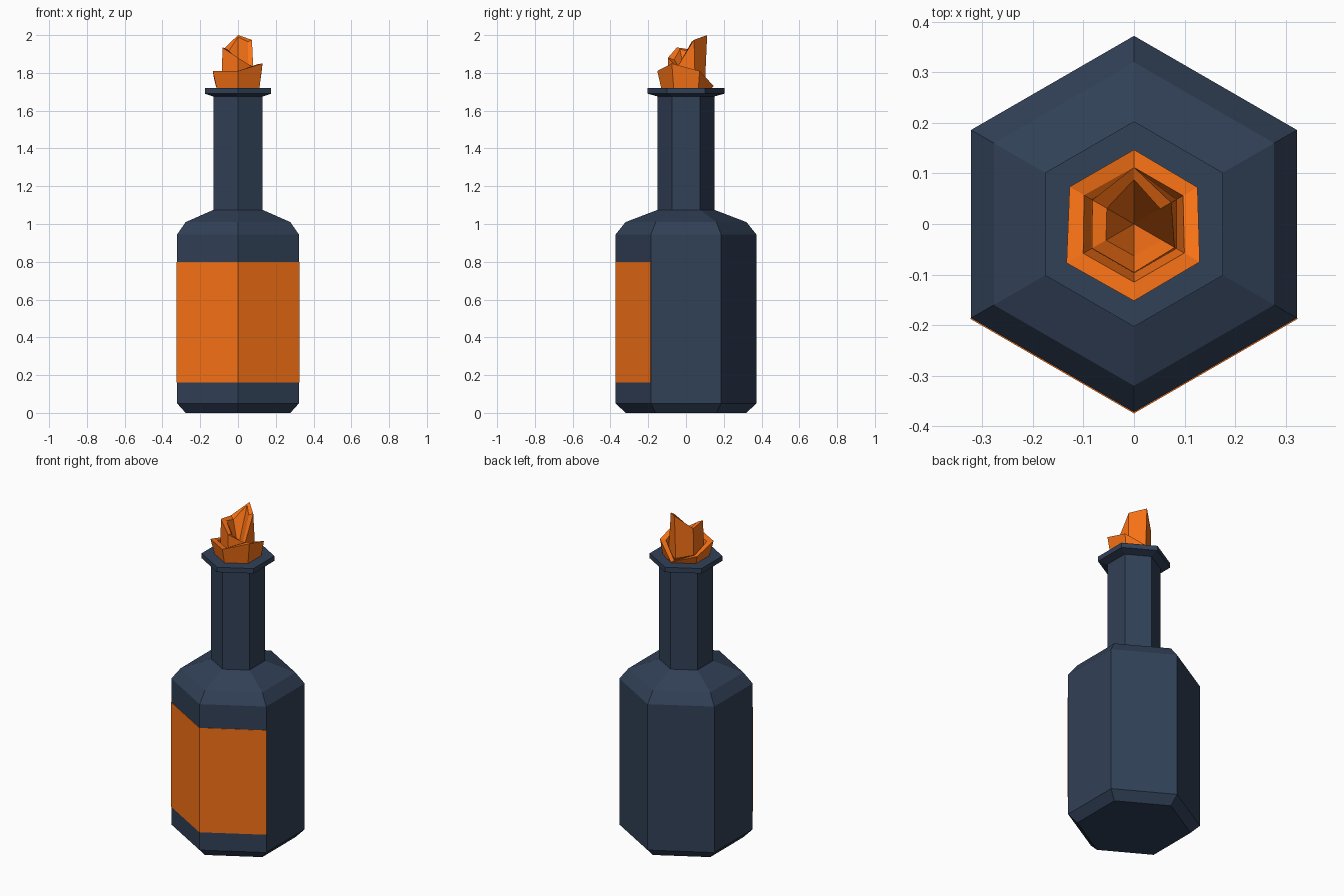
import bpy, bmesh, math

if "Cube" in bpy.data.objects:
    bpy.data.objects.remove(bpy.data.objects["Cube"])


def material(name, color):
    m = bpy.data.materials.new(name)
    m.diffuse_color = color
    m.use_nodes = True
    m.node_tree.nodes["Principled BSDF"].inputs["Base Color"].default_value = m.diffuse_color
    return m


def make_object(name, bm, mat):
    bmesh.ops.recalc_face_normals(bm, faces=bm.faces)
    me = bpy.data.meshes.new(name)
    bm.to_mesh(me)
    bm.free()
    me.materials.append(mat)
    ob = bpy.data.objects.new(name, me)
    bpy.context.collection.objects.link(ob)
    return ob


def hex_point(k, r, z):
    """Corner k of a hexagon; corner 0 faces the front, counter-clockwise."""
    a = math.radians(-90 + 60 * k)
    return (r * math.cos(a), r * math.sin(a), z)


def hex_ring(radii, heights):
    """Six corners; single numbers apply to every corner."""
    rs = radii if isinstance(radii, tuple) else (radii,) * 6
    zs = heights if isinstance(heights, tuple) else (heights,) * 6
    return [hex_point(k, rs[k], zs[k]) for k in range(6)]


def loft(name, rings, mat, tip=None):
    """Skin hexagonal rings, cap the first, close the last flat or to a tip."""
    bm = bmesh.new()
    loops = [[bm.verts.new(p) for p in ring] for ring in rings]
    bm.faces.new(loops[0])
    for a, b in zip(loops, loops[1:]):
        for k in range(6):
            j = (k + 1) % 6
            bm.faces.new((a[k], a[j], b[j], b[k]))
    if tip:
        t = bm.verts.new(tip)
        for k in range(6):
            bm.faces.new((loops[-1][k], loops[-1][(k + 1) % 6], t))
    else:
        bm.faces.new(loops[-1])
    return make_object(name, bm, mat)


navy = material("navy_glass", (0.031, 0.052, 0.095, 1))
orange = material("orange_cloth", (0.95, 0.17, 0.008, 1))

# Bottle: base bevel, body, shoulder, neck and flared lip
profile = [(0.32, 0), (0.372, 0.05), (0.372, 0.945), (0.32, 1.01),
           (0.15, 1.075), (0.15, 1.675), (0.203, 1.69), (0.203, 1.72)]
loft("bottle", [hex_ring(r, z) for r, z in profile], navy)

# Label: thin wrap over the two front faces
bm = bmesh.new()
shell = [[[bm.verts.new(hex_point(k, r, z)) for k in (-1, 0, 1)]
          for z in (0.16, 0.80)] for r in (0.370, 0.3745)]
(il, iu), (ol, ou) = shell
for k in range(2):
    bm.faces.new((ol[k], ol[k + 1], ou[k + 1], ou[k]))
    bm.faces.new((il[k + 1], il[k], iu[k], iu[k + 1]))
    bm.faces.new((iu[k], iu[k + 1], ou[k + 1], ou[k]))
    bm.faces.new((il[k + 1], il[k], ol[k], ol[k + 1]))
for k in (0, 2):
    bm.faces.new((il[k], ol[k], ou[k], iu[k]))
make_object("label", bm, orange)

# Cloth stopper: low outer frill, valley, tall torn frill, hollow centre
outer_z = (1.81, 1.85, 1.81, 1.73, 1.77, 1.81)
torn_z = (1.88, 1.83, 1.975, 2.0, 1.92, 1.935)
loft("cloth_stopper", [
    hex_ring(0.13, 1.715),
    hex_ring((0.152, 0.15, 0.145, 0.147, 0.147, 0.154), outer_z),
    hex_ring((0.115, 0.115, 0.112, 0.112, 0.114, 0.116),
             tuple(z - 0.005 for z in outer_z)),
    hex_ring((0.097, 0.097, 0.097, 0.1, 0.097, 0.097), 1.735),
    hex_ring((0.096, 0.093, 0.085, 0.112, 0.095, 0.096), torn_z),
    hex_ring((0.063, 0.064, 0.06, 0.088, 0.062, 0.064),
             tuple(z - 0.01 for z in torn_z)),
], orange, tip=(0, 0, 1.76))
